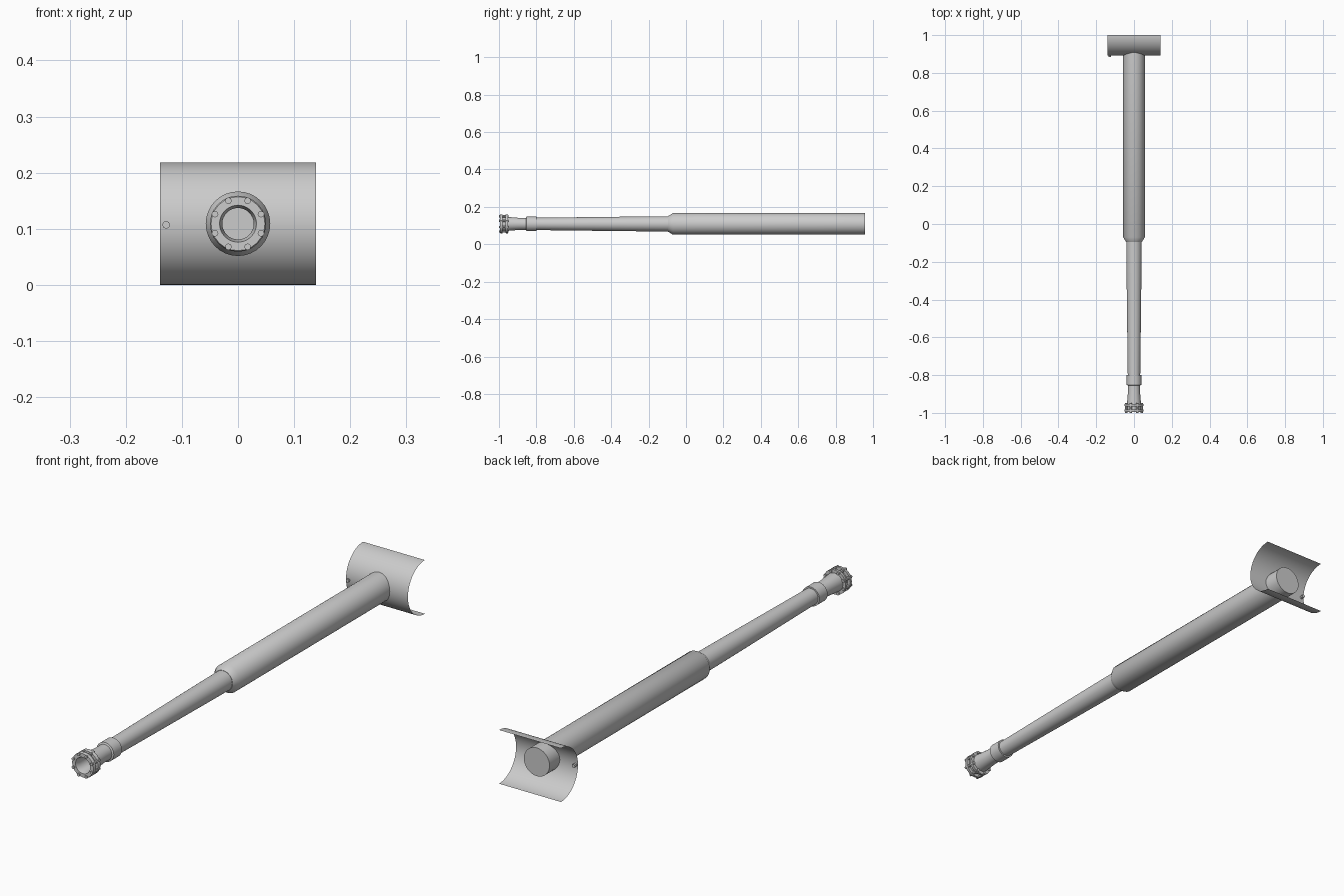
import bpy, math
from mathutils import Matrix, Vector

if "Cube" in bpy.data.objects:
    bpy.data.objects.remove(bpy.data.objects["Cube"])

AXIS_Z = 0.109
STEEL = bpy.data.materials.new("steel_grey")
STEEL.diffuse_color = (0.6, 0.6, 0.6, 1)
STEEL.use_nodes = True
STEEL.node_tree.nodes["Principled BSDF"].inputs["Base Color"].default_value = STEEL.diffuse_color


def finish(obj):
    obj.data.materials.append(STEEL)
    bpy.ops.object.select_all(action='DESELECT')
    obj.select_set(True)
    bpy.context.view_layer.objects.active = obj
    bpy.ops.object.shade_smooth_by_angle(angle=math.radians(35))
    return obj


def make(name, verts, faces):
    mesh = bpy.data.meshes.new(name)
    mesh.from_pydata(verts, [], faces)
    obj = bpy.data.objects.new(name, mesh)
    bpy.context.collection.objects.link(obj)
    return finish(obj)


def lathe(name, profile, sides=32, cap_start=False, cap_end=False, closed=False):
    """Spin (y, radius) points around the barrel axis."""
    verts, faces = [], []
    for y, r in profile:
        for k in range(sides):
            a = math.tau * k / sides
            verts.append((r * math.cos(a), y, AXIS_Z + r * math.sin(a)))
    n = len(profile)
    for i in range(n if closed else n - 1):
        j = (i + 1) % n
        for k in range(sides):
            m = (k + 1) % sides
            faces.append((i * sides + k, j * sides + k, j * sides + m, i * sides + m))
    if cap_start:
        faces.append(tuple(range(sides)))
    if cap_end:
        faces.append(tuple(reversed(range((n - 1) * sides, n * sides))))
    return make(name, verts, faces)


def bolt(name, x, z, y0, y1, r, sides=8):
    bpy.ops.mesh.primitive_cylinder_add(vertices=sides, radius=r, depth=y1 - y0,
                                        location=(x, (y0 + y1) / 2, z),
                                        rotation=(math.pi / 2, 0, 0))
    obj = bpy.context.object
    obj.name = name
    return finish(obj)


# Thick recoil sleeve with tapered front shoulder
lathe("recoil_sleeve", [(0.957, 0.0575), (-0.07, 0.0575), (-0.095, 0.042), (-0.095, 0.036)],
      cap_start=True)

# Tapered tube, collar, flared muzzle and blind bore
lathe("barrel_tube", [
    (-0.07, 0.041), (-0.2, 0.040), (-0.47, 0.037), (-0.80, 0.033),
    (-0.80, 0.039), (-0.852, 0.039), (-0.855, 0.032), (-0.89, 0.032), (-0.95, 0.037),
    (-0.995, 0.037), (-0.995, 0.033), (-0.975, 0.028), (-0.90, 0.028)], cap_end=True)

# Muzzle rings joined by a circle of bolts
for name, y0, y1 in (("muzzle_ring_front", -0.995, -0.982), ("muzzle_ring_rear", -0.966, -0.953)):
    lathe(name, [(y0, 0.033), (y0, 0.048), (y0 + 0.003, 0.050), (y1, 0.050), (y1, 0.033)][::-1],
          sides=24, closed=True)
for k in range(8):
    a = math.tau * (k + 0.5) / 8
    bolt("muzzle_bolt", 0.0445 * math.cos(a), AXIS_Z + 0.0445 * math.sin(a), -1.0, -0.948, 0.006)

# Curved mantlet: an open half cylinder lying along x
SEG, R, HALF = 32, 0.109, 0.139
verts, faces = [], []
for i in range(SEG + 1):
    a = math.pi * i / SEG
    y, z = 1.0 - R * math.sin(a), AXIS_Z - R * math.cos(a)
    verts += [(-HALF, y, z), (HALF, y, z)]
    if i:
        faces.append((2 * i - 2, 2 * i - 1, 2 * i + 1, 2 * i))
make("mantlet_shield", verts, faces)

# Small sight port beside the barrel
bolt("sight_port", -0.128, 0.107, 0.884, 0.905, 0.007)
